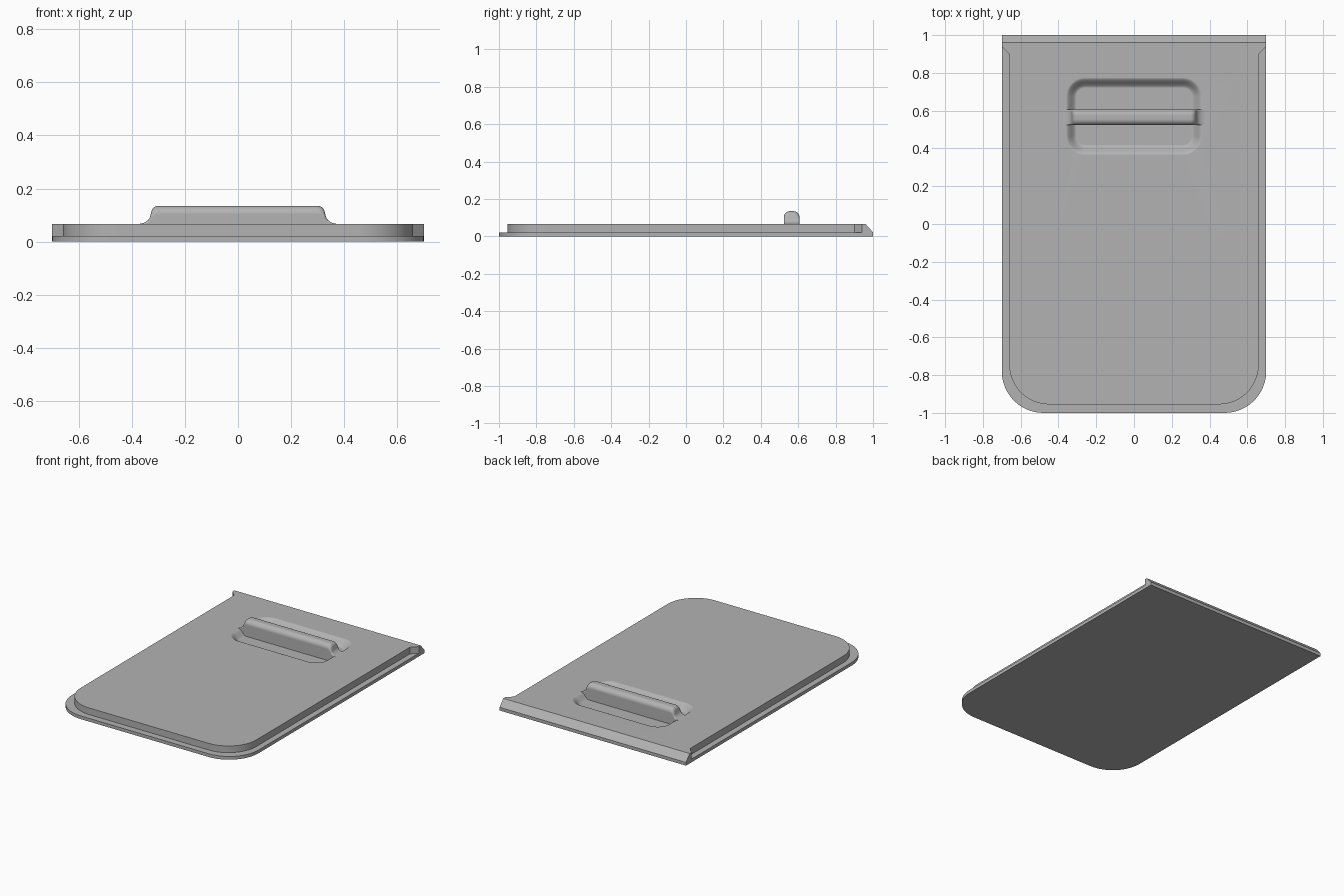
import bpy, bmesh, math
from mathutils import Vector

cube = bpy.data.objects.get("Cube")
if cube:
    bpy.data.objects.remove(cube, do_unlink=True)

BASE, TOP, FLOOR = 0.022, 0.067, 0.027
GRIP_Y = 0.565

grey = bpy.data.materials.new("plain grey")
grey.use_nodes = True
grey.diffuse_color = (0.45, 0.45, 0.45, 1)
grey.node_tree.nodes["Principled BSDF"].inputs["Base Color"].default_value = grey.diffuse_color


def arc(cx, cy, r, start, steps=12):
    """Quarter circle, counter-clockwise from the start angle in degrees."""
    angles = [math.radians(start + 90 * i / steps) for i in range(steps + 1)]
    return [(cx + r * math.cos(a), cy + r * math.sin(a)) for a in angles]


def front_corners(hw, y0, r):
    return arc(-hw + r, y0 + r, r, 180) + arc(hw - r, y0 + r, r, 270)


def rounded_rect(hw, y0, y1, r):
    return (front_corners(hw, y0, r) + arc(hw - r, y1 - r, r, 0)
            + arc(-hw + r, y1 - r, r, 90))


def ring(bm, pts, z):
    return [bm.verts.new((x, y, z)) for x, y in pts]


def bridge(bm, a, b):
    for i in range(len(a)):
        j = (i + 1) % len(a)
        bm.faces.new((a[i], a[j], b[j], b[i]))


def finish(bm, name, angle=30):
    bmesh.ops.recalc_face_normals(bm, faces=bm.faces)
    mesh = bpy.data.meshes.new(name)
    bm.to_mesh(mesh)
    bm.free()
    mesh.materials.append(grey)
    obj = bpy.data.objects.new(name, mesh)
    bpy.context.collection.objects.link(obj)
    bpy.ops.object.select_all(action="DESELECT")
    obj.select_set(True)
    bpy.context.view_layer.objects.active = obj
    bpy.ops.object.shade_smooth_by_angle(angle=math.radians(angle))
    weighted = obj.modifiers.new("even_shading", "WEIGHTED_NORMAL")
    weighted.keep_sharp = True
    return obj


# Thin base flange with rounded front corners
bm = bmesh.new()
outline = front_corners(0.70, -1, 0.22) + [(0.70, 1), (-0.70, 1)]
low, high = ring(bm, outline, 0), ring(bm, outline, BASE)
bridge(bm, low, high)
bm.faces.new(low)
bm.faces.new(high)
finish(bm, "base_flange")

# Raised panel: flared rear shoulders, bevelled rear edge, soft finger recess
bm = bmesh.new()


def panel_outline(rear):
    side = [(0.66, 0.90), (0.70, 0.94), (0.70, rear)]
    return front_corners(0.66, -0.955, 0.21) + side + [(-x, y) for x, y in reversed(side)]


low, high = ring(bm, panel_outline(1.0), BASE), ring(bm, panel_outline(0.96), TOP)
bridge(bm, low, high)
bm.faces.new(low)

rings = []
for i in range(11):
    t = i / 10
    inset = 0.055 * t
    z = TOP - (TOP - FLOOR) * t * t * (3 - 2 * t)
    pts = rounded_rect(0.36 - inset, 0.365 + inset, 0.775 - inset, 0.10 - inset)
    rings.append(ring(bm, pts, z))
for a, b in zip(rings, rings[1:]):
    bridge(bm, a, b)
bm.faces.new(rings[-1])
rim = [e for loop in (high, rings[0]) for v in loop for e in v.link_edges
       if e.other_vert(v) in loop]
bmesh.ops.triangle_fill(bm, edges=list(set(rim)), use_beauty=True, normal=Vector((0, 0, 1)))
finish(bm, "raised_panel")

# Finger grip: rounded bar whose ends sweep down into the panel
half_end = [(0.30, 0.135)]
half_end += [(0.30 + 0.027 * math.sin(a), 0.108 + 0.027 * math.cos(a))
             for a in (math.radians(14 * i) for i in range(1, 6))]
half_end += [(0.375 - 0.045 * math.sin(a), TOP + 0.036 * (1 - math.cos(a)))
             for a in (math.radians(75 - 12.5 * i) for i in range(7))]
stations = [(-x, z) for x, z in reversed(half_end)] + half_end

bm = bmesh.new()
sections = []
for x, h in stations:
    r = min(0.032, 0.002 + (h - TOP) * 0.6)
    hw = 0.042
    profile = [(-hw, FLOOR - 0.002), (hw, FLOOR - 0.002)]
    profile += arc(hw - r, h - r, r, 0, 8) + arc(-hw + r, h - r, r, 90, 8)
    sections.append([bm.verts.new((x, GRIP_Y + y, z)) for y, z in profile])
for a, b in zip(sections, sections[1:]):
    bridge(bm, a, b)
bm.faces.new(sections[0])
bm.faces.new(sections[-1])
finish(bm, "finger_grip", 40)
